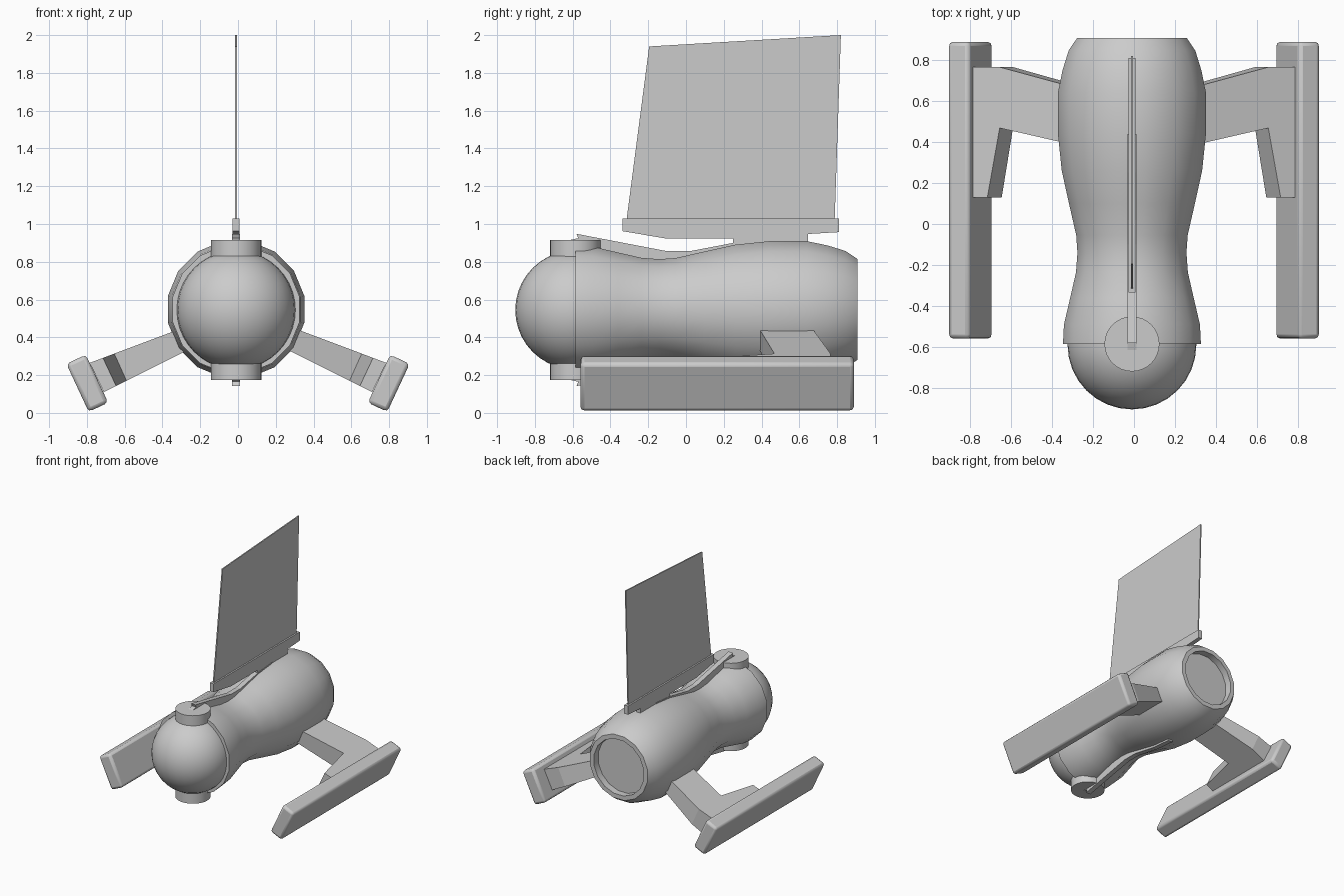
import bpy, bmesh, math

if "Cube" in bpy.data.objects:
    bpy.data.objects.remove(bpy.data.objects["Cube"])

CX, CZ = -0.01, 0.548  # body axis


def make(name, verts, faces, smooth=True):
    me = bpy.data.meshes.new(name)
    me.from_pydata(verts, [], faces)
    bm = bmesh.new()
    bm.from_mesh(me)
    bmesh.ops.recalc_face_normals(bm, faces=bm.faces)
    bm.to_mesh(me)
    bm.free()
    ob = bpy.data.objects.new(name, me)
    bpy.context.collection.objects.link(ob)
    if smooth:
        shade(ob)
    return ob


def shade(ob):
    bpy.ops.object.select_all(action='DESELECT')
    ob.select_set(True)
    bpy.context.view_layer.objects.active = ob
    bpy.ops.object.shade_smooth_by_angle(angle=math.radians(32))


def loft(name, loops, smooth=False):
    """Skin closed loops of equal length and cap both ends."""
    n = len(loops[0])
    verts = [v for loop in loops for v in loop]
    faces = [(k * n + i, k * n + (i + 1) % n, (k + 1) * n + (i + 1) % n, (k + 1) * n + i)
             for k in range(len(loops) - 1) for i in range(n)]
    last = (len(loops) - 1) * n
    faces += [tuple(range(n)), tuple(range(last, last + n))]
    return make(name, verts, faces, smooth)


def plate(name, outline, width):
    """Extrude a (y, z) outline across x, centred on the body axis."""
    return loft(name, [[(CX + s * width / 2, y, z) for y, z in outline] for s in (-1, 1)])


# Hull: turned profile (y, radius) with a recessed tail opening
profile = [(-0.585, 0.343), (-0.49, 0.338), (-0.36, 0.307), (-0.235, 0.278), (-0.14, 0.271),
           (-0.055, 0.277), (0.1, 0.313), (0.26, 0.349), (0.44, 0.368), (0.64, 0.368),
           (0.75, 0.345), (0.845, 0.315), (0.908, 0.272), (0.908, 0.235), (0.85, 0.235)]
SIDES = 16
rings = []
for y, r in profile:
    angles = [2 * math.pi * (i + 0.5) / SIDES for i in range(SIDES)]
    rings.append([(CX + r * math.cos(a), y, CZ + r * math.sin(a)) for a in angles])
loft("hull", rings, True)

# Nose ball
bpy.ops.mesh.primitive_uv_sphere_add(segments=32, ring_count=20, radius=0.314,
                                     location=(CX, -0.59, CZ - 0.003))
ball = bpy.context.object
ball.name = "nose_ball"
shade(ball)

# Pivot drum through the ball, showing above and below
bpy.ops.mesh.primitive_cylinder_add(vertices=32, radius=0.134, depth=0.74,
                                    location=(CX, -0.585, 0.545))
drum = bpy.context.object
drum.name = "pivot_drum"
shade(drum)

# Straps running from the drum along the hull, above and below
strap = [(-0.58, 0.948), (-0.1, 0.856), (0.02, 0.856), (0.25, 0.9), (0.44, 0.917),
         (0.44, 0.87), (0.1, 0.80), (-0.2, 0.80), (-0.45, 0.87), (-0.66, 0.905), (-0.57, 0.925)]
plate("upper_strap", strap, 0.042)
plate("lower_strap", [(y, 2 * 0.545 - z) for y, z in strap], 0.042)

# Fin and its foot
plate("fin_foot", [(-0.335, 1.03), (0.81, 1.03), (0.81, 0.957), (0.645, 0.947), (0.645, 0.89),
                   (0.25, 0.87), (0.25, 0.922), (-0.1, 0.922), (-0.335, 0.962)], 0.036)
plate("fin", [(-0.315, 1.02), (-0.195, 1.94), (0.82, 2.0), (0.787, 1.02)], 0.01)

# Struts and skids, mirrored left and right
upper = [(0.25, 0.655), (0.655, 0.765), (0.785, 0.765), (0.785, 0.13),
         (0.715, 0.13), (0.655, 0.468), (0.25, 0.375)]
lower_x = [0.2, 0.59, 0.71, 0.71, 0.645, 0.59, 0.2]
for side, s in (("left", -1), ("right", 1)):
    top = [(s * x, y, 0.436 - 0.376 * (x - 0.33)) for x, y in upper]
    low = [(s * x, y, 0.11 - 0.5 * (x - 0.71)) for x, (_, y) in zip(lower_x, upper)]
    loft(side + "_strut", [top, low])

    bpy.ops.mesh.primitive_cube_add(size=1, location=(s * 0.798, 0.165, 0.157),
                                    rotation=(0, s * math.radians(25), 0))
    skid = bpy.context.object
    skid.name = side + "_skid"
    skid.scale = (0.114, 1.447, 0.28)
    bpy.ops.object.transform_apply(location=False, rotation=False, scale=True)
    bevel = skid.modifiers.new("rounding", 'BEVEL')
    bevel.width = 0.02
    bevel.segments = 2
    shade(skid)
